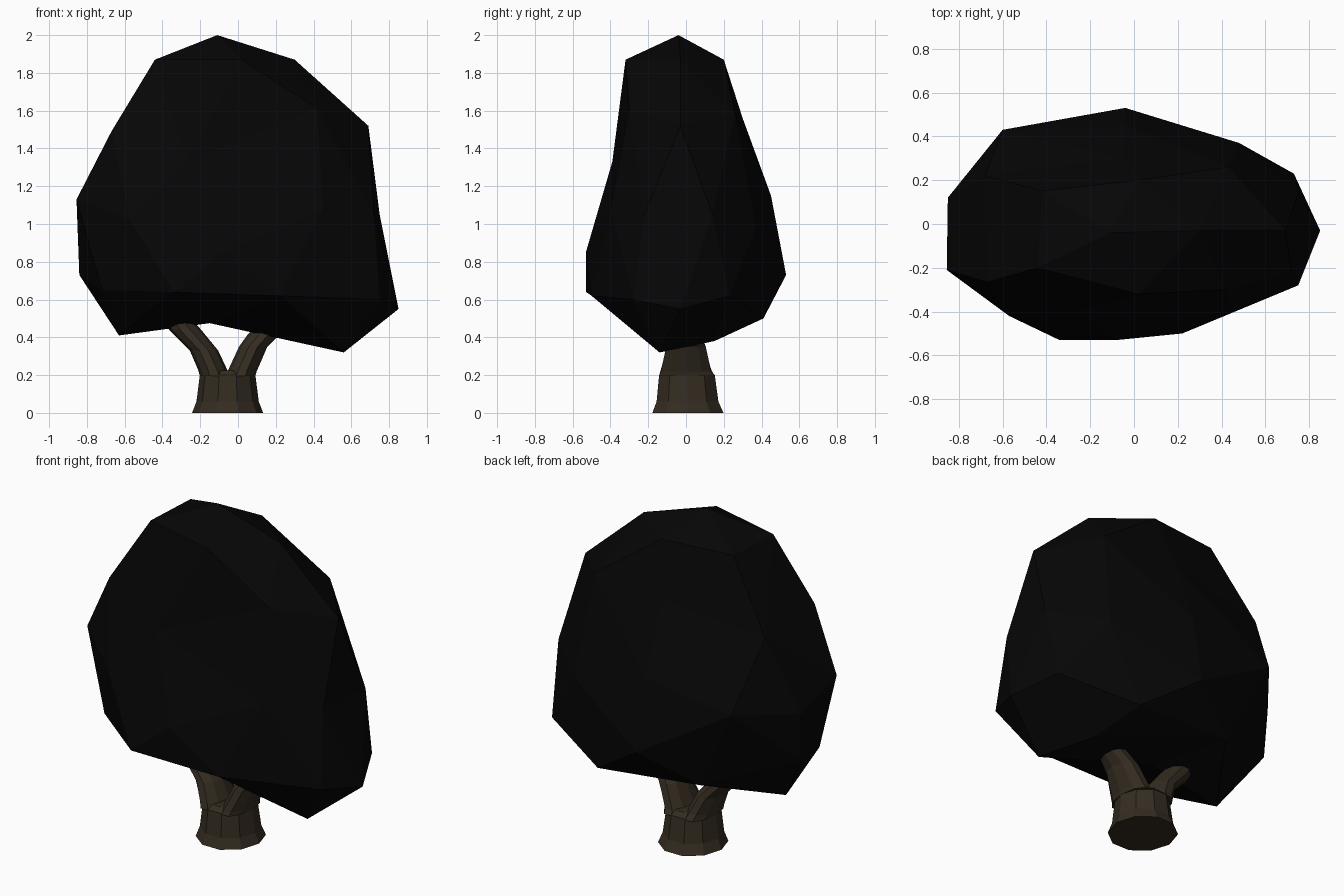
import bpy, bmesh, math
from mathutils import Vector

if "Cube" in bpy.data.objects:
    bpy.data.objects.remove(bpy.data.objects["Cube"])


def material(name, rgb):
    m = bpy.data.materials.new(name)
    m.diffuse_color = (*rgb, 1)
    m.use_nodes = True
    m.node_tree.nodes["Principled BSDF"].inputs["Base Color"].default_value = m.diffuse_color
    return m


def add_object(name, bm, mat):
    bmesh.ops.recalc_face_normals(bm, faces=bm.faces)
    me = bpy.data.meshes.new(name)
    bm.to_mesh(me)
    bm.free()
    me.materials.append(mat)
    ob = bpy.data.objects.new(name, me)
    bpy.context.collection.objects.link(ob)
    return ob


def loft(name, rings, mat, sides=10):
    """Skin horizontal elliptical rings (x, y, z, rx, ry) into a faceted tube."""
    bm = bmesh.new()
    loops = []
    for x, y, z, rx, ry in rings:
        loops.append([bm.verts.new((x + rx * math.cos(a), y + ry * math.sin(a), z))
                      for a in (2 * math.pi * i / sides for i in range(sides))])
    for a, b in zip(loops, loops[1:]):
        for i in range(sides):
            j = (i + 1) % sides
            bm.faces.new((a[i], a[j], b[j], b[i]))
    bm.faces.new(loops[0])
    bm.faces.new(loops[-1])
    return add_object(name, bm, mat)


leaf = material("near black foliage", (0.0018, 0.0018, 0.0018))
bark = material("dark brown bark", (0.034, 0.025, 0.015))

# Canopy: a lumpy faceted ball, given as rows of corners from top to bottom
corners = [
    (-.11, -.04, 2.0),
    (.30, -.03, 1.87), (.02, -.32, 1.87), (-.44, -.20, 1.87), (-.42, .15, 1.87), (.02, .20, 1.87),
    (.69, -.03, 1.52), (.43, .26, 1.58), (-.05, .30, 1.56), (-.68, .22, 1.47),
    (-.67, -.265, 1.49), (-.27, -.39, 1.33), (.42, -.30, 1.61),
    (-.855, -.21, 1.13), (-.57, -.42, 1.02), (-.08, -.53, .85), (.45, -.40, 1.08),
    (.72, -.22, 1.05), (.75, .14, 1.05), (.48, .37, .98), (-.04, .45, 1.15), (-.60, .43, 1.06),
    (-.85, .12, 1.02),
    (-.72, -.24, .65), (-.34, -.53, .64), (.22, -.50, .62), (.75, -.28, .60), (.85, -.03, .55),
    (.73, .23, .62), (.30, .41, .50), (-.04, .53, .73), (-.84, .10, .73),
    (.56, -.14, .32), (-.63, -.05, .41), (.40, .15, .38), (-.35, .36, .55), (-.15, -.02, .475),
]
centre = Vector((0, 0, 1.12))
bm = bmesh.new()
where = {}
for c in corners:
    d = Vector(c) - centre
    d = Vector((d.x / .85, d.y / .48, d.z / .85))
    # join the corners as if on a near-sphere, so shallow dents survive
    where[bm.verts.new(d.normalized() * d.length ** .3)] = Vector(c)
bmesh.ops.convex_hull(bm, input=bm.verts[:])
for v, co in where.items():
    if v.is_valid:
        v.co = co
bmesh.ops.delete(bm, geom=[v for v in bm.verts if not v.link_faces], context='VERTS')
add_object("canopy", bm, leaf)

# Trunk with flared foot, splitting into two branches
loft("trunk", [(-.055, .01, 0, .188, .198), (-.055, .008, .06, .165, .172),
               (-.055, .005, .2, .147, .155), (-.055, .005, .225, .07, .13)], bark)
loft("left_branch", [(-.125, .005, .195, .077, .155), (-.135, 0, .23, .077, .14),
                     (-.18, 0, .33, .075, .11), (-.28, 0, .44, .085, .085),
                     (-.35, 0, .54, .065, .07)], bark)
loft("right_branch", [(.015, .005, .195, .077, .155), (.022, 0, .22, .077, .14),
                      (.08, 0, .35, .075, .11), (.14, 0, .42, .085, .085),
                      (.24, 0, .52, .065, .07)], bark)
